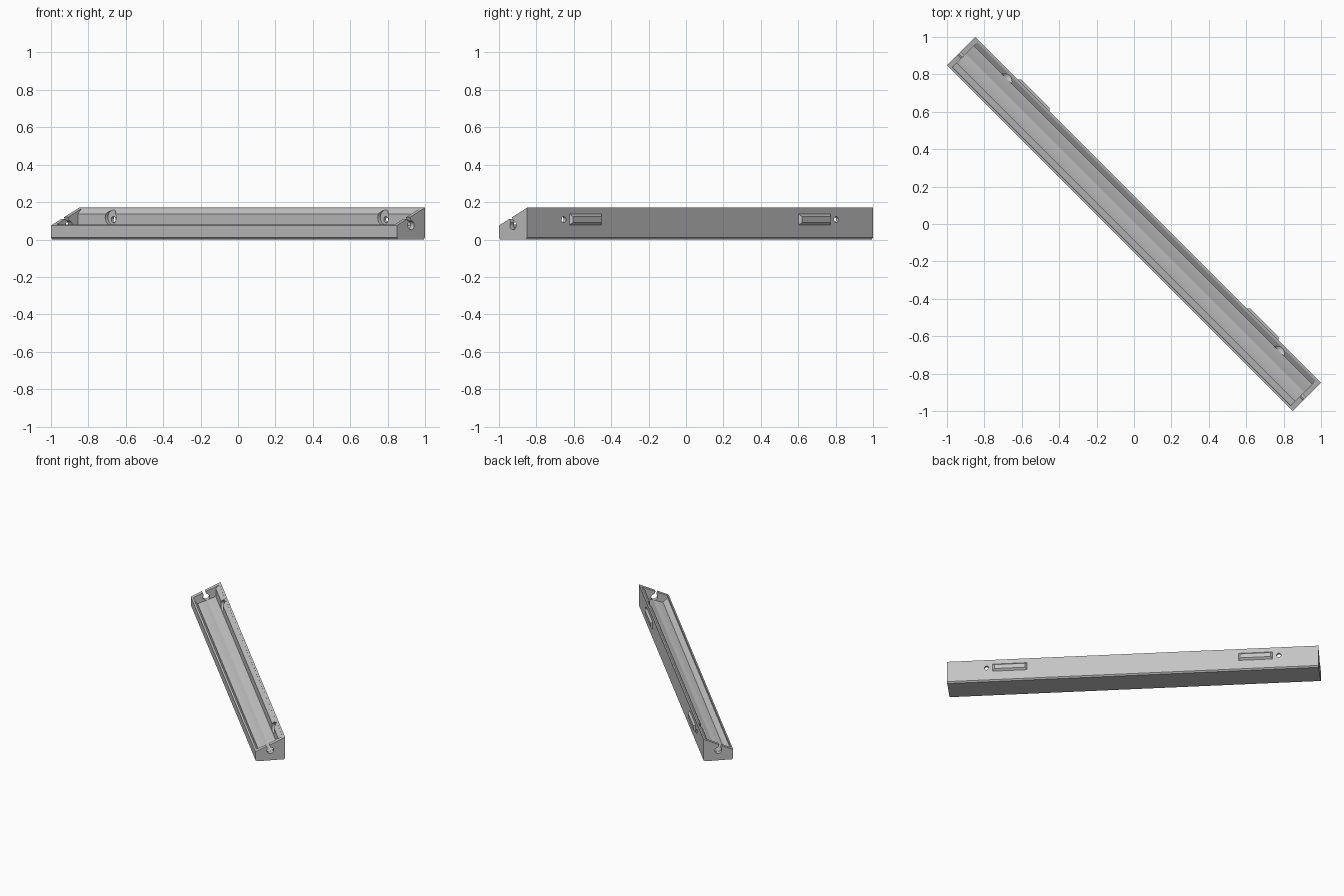
import bpy, bmesh, math
from mathutils import Matrix, Vector

if "Cube" in bpy.data.objects:
    bpy.data.objects.remove(bpy.data.objects["Cube"], do_unlink=True)

HALF = 1.308          # half length of the channel
SIDE = 0.106          # half width
WALL = 0.03           # end wall thickness
TURN = Matrix.Rotation(math.radians(-45), 4, 'Z')

grey = bpy.data.materials.new("plain grey")
grey.use_nodes = True
grey.diffuse_color = (0.55, 0.55, 0.55, 1)
grey.node_tree.nodes["Principled BSDF"].inputs["Base Color"].default_value = grey.diffuse_color


def finish(name, bm):
    bmesh.ops.recalc_face_normals(bm, faces=bm.faces)
    mesh = bpy.data.meshes.new(name)
    bm.to_mesh(mesh)
    bm.free()
    mesh.materials.append(grey)
    ob = bpy.data.objects.new(name, mesh)
    bpy.context.collection.objects.link(ob)
    ob.matrix_world = TURN
    return ob


def prism(name, profile, x0, x1):
    """Extrude a (y, z) profile along the length."""
    bm = bmesh.new()
    face = bm.faces.new([bm.verts.new((x0, y, z)) for y, z in profile])
    new = bmesh.ops.extrude_face_region(bm, geom=[face])["geom"]
    bmesh.ops.translate(bm, vec=(x1 - x0, 0, 0),
                        verts=[v for v in new if isinstance(v, bmesh.types.BMVert)])
    return finish(name, bm)


def bore(name, x, z, y0, y1, radius):
    """Cylinder lying across the channel."""
    bm = bmesh.new()
    place = Matrix.Translation((x, (y0 + y1) / 2, z)) @ Matrix.Rotation(math.pi / 2, 4, 'X')
    bmesh.ops.create_cone(bm, cap_ends=True, segments=24, radius1=radius, radius2=radius,
                          depth=y1 - y0, matrix=place)
    return finish(name, bm)


def cut(target, cutter):
    cutter.hide_render = True
    mod = target.modifiers.new("cut", 'BOOLEAN')
    mod.operation = 'DIFFERENCE'
    mod.solver = 'EXACT'
    mod.object = cutter
    bpy.context.view_layer.objects.active = target
    bpy.ops.object.modifier_apply(modifier=mod.name)
    bpy.data.objects.remove(cutter, do_unlink=True)


# Wedge-shaped body with small bottom chamfers
c = 0.01
body = prism("channel_body", [(-SIDE + c, 0), (SIDE - c, 0), (SIDE, c), (SIDE, 0.17),
                              (-SIDE, 0.075), (-SIDE, c)], -HALF, HALF)

# Open trough with tilted floor and bevelled back wall
cut(body, prism("trough_cutter", [(-0.062, 0.03), (0.067, 0.075), (0.067, 0.137),
                                  (0.093, 0.163), (0.093, 0.3), (-0.093, 0.3),
                                  (-0.093, 0.065)], -HALF + WALL, HALF - WALL))

# Keyhole slot in both end walls: round hole with a neck square to the rim
slope = math.atan2(0.095, 2 * SIDE)
centre = Vector((0.0, 0.076))
neck = Vector((-math.sin(slope), math.cos(slope)))
r, half_neck = 0.024, 0.011
start = math.asin(half_neck / r)
lean = math.atan2(neck.y, neck.x)
keyhole = []
for i in range(17):
    a = lean + start + (2 * math.pi - 2 * start) * i / 16
    keyhole.append(centre + r * Vector((math.cos(a), math.sin(a))))
keyhole += [keyhole[-1] + neck * 0.08, keyhole[0] + neck * 0.08]
for s in (-1, 1):
    ends = sorted((s * (HALF - WALL - 0.005), s * (HALF + 0.02)))
    cut(body, prism("keyhole_cutter", keyhole, *ends))

# Screw holes with counterbores in the back wall
for s in (-1, 1):
    cut(body, bore("counterbore_cutter", s * 1.03, 0.118, 0.045, 0.088, 0.041))
    cut(body, bore("screw_cutter", s * 1.03, 0.107, 0.05, 0.13, 0.016))

# Chamfered locating pads on the back
for s, side in ((-1, "right"), (1, "left")):
    bm = bmesh.new()
    bmesh.ops.create_cube(bm, size=1)
    for v in bm.verts:
        outer = v.co.y > 0
        v.co = (s * 0.866 + math.copysign(0.108 if outer else 0.126, v.co.x),
                0.12 if outer else 0.1,
                0.107 + math.copysign(0.016 if outer else 0.034, v.co.z))
    finish(side + "_back_pad", bm)

# Smooth only the round cuts
bpy.ops.object.select_all(action='DESELECT')
body.select_set(True)
bpy.context.view_layer.objects.active = body
bpy.ops.object.shade_smooth_by_angle(angle=math.radians(25))
